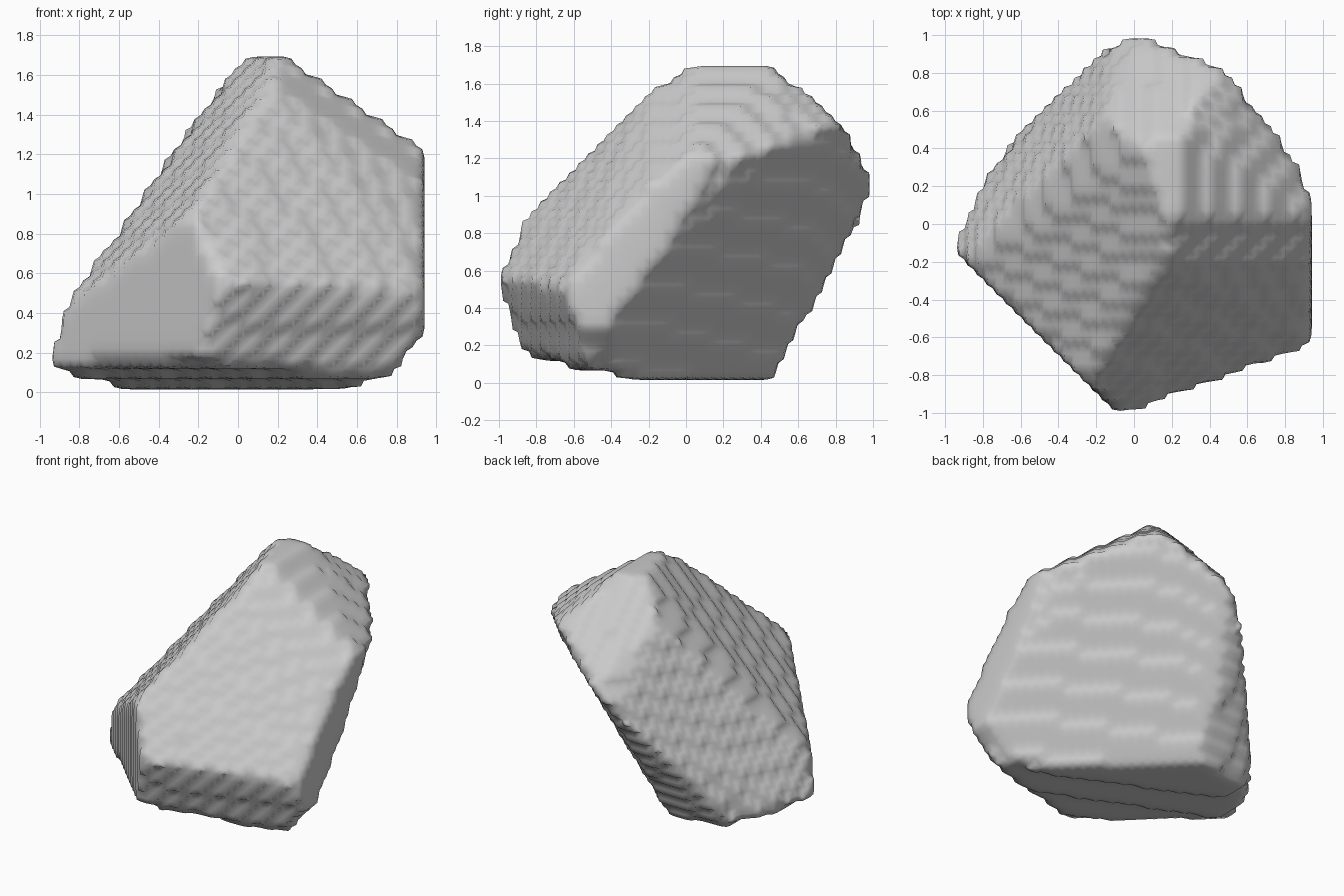
import bpy, bmesh
from math import radians

if "Cube" in bpy.data.objects:
    bpy.data.objects.remove(bpy.data.objects["Cube"])

# Corner points of the faceted boulder, grouped by where they sit
crown = [(0.05, 0.41, 1.71), (0.20, 0.03, 1.71), (0.22, 0.43, 1.71),
         (0.17, -0.20, 1.57), (-0.16, 0.56, 1.45)]
back_rim = [(0.47, 0.85, 1.39), (0.04, 1.01, 1.09), (-0.12, 0.96, 0.93),
            (0.72, 0.54, 1.30), (0.88, 0.30, 1.21)]
right_side = [(0.95, 0.03, 1.21), (0.94, 0.12, 1.16), (0.95, -0.20, 1.05),
              (0.95, -0.65, 0.51), (0.95, -0.58, 0.33), (0.95, -0.41, 0.32)]
front_left = [(-0.23, -0.84, 0.91), (-0.06, -1.01, 0.56), (-0.19, -0.88, 0.16),
              (-0.85, -0.22, 0.46), (-0.84, -0.10, 0.47), (-0.95, -0.13, 0.14)]
base = [(0.75, -0.53, 0.05), (0.69, -0.36, 0.05), (0.17, 0.10, 0.00),
        (-0.20, 0.45, 0.00), (-0.47, 0.43, 0.00), (-0.66, 0.42, 0.05),
        (-0.86, 0.13, 0.10), (-0.82, -0.12, 0.09), (-0.50, 0.60, 0.36)]

# Boulder: convex hull of the corners
bm = bmesh.new()
for p in crown + back_rim + right_side + front_left + base:
    bm.verts.new(p)
bmesh.ops.convex_hull(bm, input=bm.verts)
loose = [v for v in bm.verts if not v.link_faces]
bmesh.ops.delete(bm, geom=loose, context='VERTS')
bmesh.ops.recalc_face_normals(bm, faces=bm.faces)

mesh = bpy.data.meshes.new("boulder")
bm.to_mesh(mesh)
bm.free()
boulder = bpy.data.objects.new("boulder", mesh)
bpy.context.collection.objects.link(boulder)

# Fine stepped weathering: coarse blocks, softened
blocks = boulder.modifiers.new("stepped_surface", 'REMESH')
blocks.mode = 'BLOCKS'
blocks.octree_depth = 6
blocks.scale = 0.62
blocks.use_remove_disconnected = False
blocks.use_smooth_shade = True
soften = boulder.modifiers.new("softened_steps", 'SMOOTH')
soften.factor = 0.5
soften.iterations = 5
